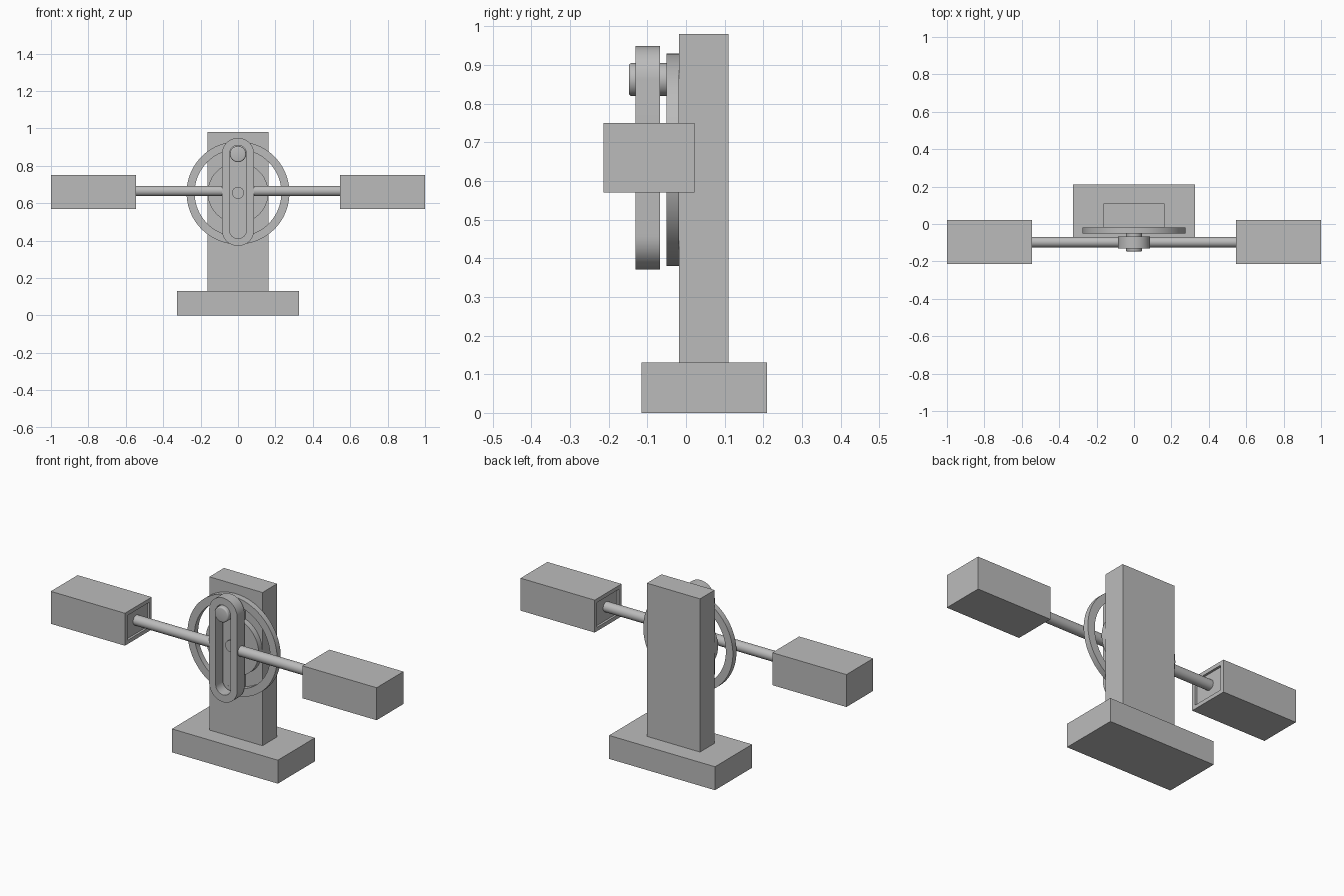
import bpy, bmesh, math
from mathutils import Matrix, Vector

cube = bpy.data.objects.get("Cube")
if cube:
    bpy.data.objects.remove(cube, do_unlink=True)

grey = bpy.data.materials.new("plain_grey")
grey.use_nodes = True
GREY = (0.5, 0.5, 0.5, 1)
grey.diffuse_color = GREY
grey.node_tree.nodes["Principled BSDF"].inputs["Base Color"].default_value = GREY

AXLE_Z = 0.655     # wheel centre height
ROD_Z = 0.66       # slider centre height
ROD_Y = -0.097     # slider centre depth


def finish(name, bm, smooth=False):
    bmesh.ops.recalc_face_normals(bm, faces=bm.faces)
    mesh = bpy.data.meshes.new(name)
    bm.to_mesh(mesh)
    bm.free()
    obj = bpy.data.objects.new(name, mesh)
    bpy.context.collection.objects.link(obj)
    mesh.materials.append(grey)
    if smooth:
        bpy.ops.object.select_all(action="DESELECT")
        obj.select_set(True)
        bpy.context.view_layer.objects.active = obj
        bpy.ops.object.shade_smooth_by_angle(angle=math.radians(35))
    return obj


def box_mesh(lo, hi):
    bm = bmesh.new()
    lo, hi = Vector(lo), Vector(hi)
    bmesh.ops.create_cube(bm, size=1, matrix=Matrix.Translation((lo + hi) / 2)
                          @ Matrix.Diagonal((*(hi - lo), 1)))
    return bm


def cylinder(name, a, b, radius, bevel=0):
    a, b = Vector(a), Vector(b)
    bm = bmesh.new()
    turn = (b - a).to_track_quat("Z", "Y").to_matrix().to_4x4()
    bmesh.ops.create_cone(bm, cap_ends=True, segments=48, radius1=radius, radius2=radius,
                          depth=(b - a).length, matrix=Matrix.Translation((a + b) / 2) @ turn)
    if bevel:
        rim = [e for e in bm.edges if all((v.co - b).length < radius * 1.01 for v in e.verts)]
        bmesh.ops.bevel(bm, geom=rim, offset=bevel, segments=3, affect="EDGES", profile=0.5)
    return finish(name, bm, True)


def loop_band(name, outer, inner, y0, y1):
    """Closed band between two matching outlines of (x, z) points."""
    bm = bmesh.new()
    rings = [[bm.verts.new((x, y, z)) for x, z in line]
             for line, y in ((outer, y0), (inner, y0), (inner, y1), (outer, y1))]
    n = len(outer)
    for k in range(4):
        a, b = rings[k], rings[(k + 1) % 4]
        for i in range(n):
            j = (i + 1) % n
            bm.faces.new((a[i], a[j], b[j], b[i]))
    return finish(name, bm, True)


def stadium(radius, half, cz, steps=24):
    """Outline of an upright slot: two half circles joined by straight sides."""
    pts = []
    for side in (1, -1):
        for i in range(steps + 1):
            t = math.pi * i / steps + (0 if side > 0 else math.pi)
            pts.append((radius * math.cos(t), cz + side * half + radius * math.sin(t)))
    return pts


def circle(radius, cz, n=96):
    return [(radius * math.cos(math.tau * i / n), cz + radius * math.sin(math.tau * i / n))
            for i in range(n)]


# Stand
finish("base", box_mesh((-0.325, -0.115, 0), (0.325, 0.21, 0.13)))
finish("column", box_mesh((-0.163, -0.018, 0.13), (0.163, 0.11, 0.98)))

# Crank wheel: rim, hub, spoke, axle and pin
loop_band("wheel_rim", circle(0.275, AXLE_Z), circle(0.232, AXLE_Z), -0.05, -0.018)
cylinder("wheel_hub", (0, -0.018, AXLE_Z), (0, -0.05, AXLE_Z), 0.162)
finish("wheel_spoke", box_mesh((-0.06, -0.049, AXLE_Z - 0.24), (0.06, -0.019, AXLE_Z + 0.24)))
cylinder("axle", (0, 0, AXLE_Z), (0, -0.066, AXLE_Z), 0.032)
cylinder("crank_pin", (0, -0.04, 0.862), (0, -0.148, 0.862), 0.043, 0.008)

# Slotted yoke
loop_band("yoke", stadium(0.086, 0.203, ROD_Z), stadium(0.046, 0.203, ROD_Z), -0.13, -0.067)

# Rods and cylinder blocks on both sides
for side, word in ((1, "left"), (-1, "right")):
    cylinder(word + "_rod", (side * 0.08, ROD_Y, ROD_Z + 0.005),
             (side * 0.57, ROD_Y, ROD_Z + 0.005), 0.028)
    ends = sorted((side * 0.545, side * 1.0))
    bm = box_mesh((ends[0], -0.213, 0.57), (ends[1], 0.022, 0.75))
    bm.faces.ensure_lookup_table()
    mouth = min(bm.faces, key=lambda f: abs(f.calc_center_median().x))
    # Shallow recess where the piston sits in the block
    bmesh.ops.inset_region(bm, faces=[mouth], thickness=0.03)
    bmesh.ops.inset_region(bm, faces=[mouth], thickness=0.0005, depth=-0.012)
    finish(word + "_block", bm)
